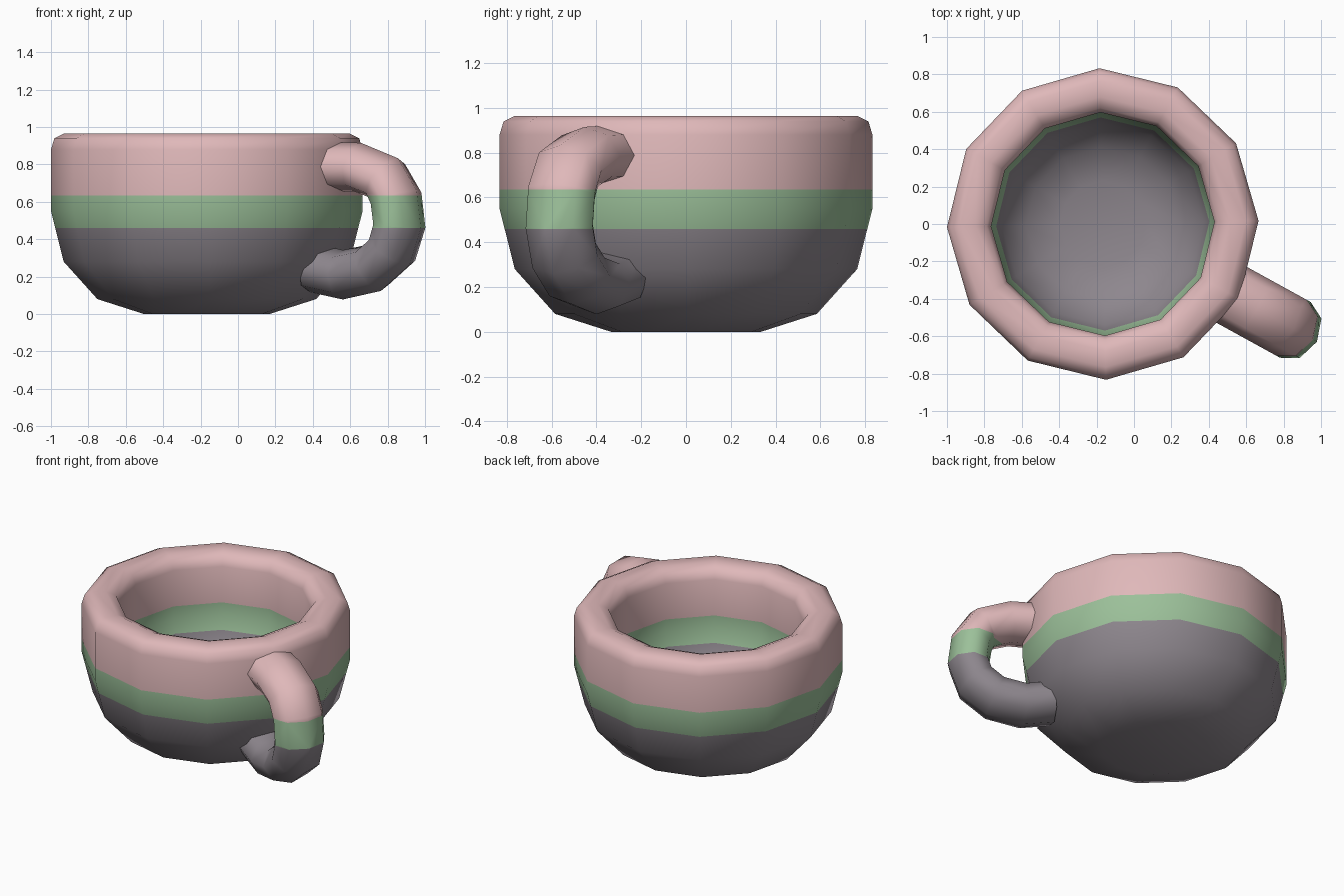
import bpy, bmesh, math
from mathutils import Vector

if "Cube" in bpy.data.objects:
    bpy.data.objects.remove(bpy.data.objects["Cube"])

CENTRE = Vector((-0.167, 0.0, 0.0))
TURN = math.radians(1.2)          # slight turn of the 12-sided bowl
HANDLE = math.radians(-28.8)      # direction of the handle
SIDES = 12
BANDS = (0.46, 0.635)             # heights where the glaze changes


def material(name, rgb):
    m = bpy.data.materials.new(name)
    m.diffuse_color = (*rgb, 1.0)
    m.use_nodes = True
    m.node_tree.nodes["Principled BSDF"].inputs["Base Color"].default_value = m.diffuse_color
    return m


MATS = [material("grey_glaze", (0.27, 0.242, 0.27)),
        material("green_glaze", (0.33, 0.527, 0.32)),
        material("pink_glaze", (0.74, 0.48, 0.488))]


def bridge(bm, a, b):
    n = len(a)
    for i in range(n):
        j = (i + 1) % n
        bm.faces.new((a[i], a[j], b[j], b[i]))


def finish(bm, name):
    # cut the colour bands, then colour faces by height
    for z in BANDS:
        bmesh.ops.bisect_plane(bm, geom=bm.verts[:] + bm.edges[:] + bm.faces[:],
                               dist=1e-5, plane_co=(0, 0, z), plane_no=(0, 0, 1))
    bmesh.ops.recalc_face_normals(bm, faces=bm.faces[:])
    for f in bm.faces:
        z = f.calc_center_median().z
        f.material_index = sum(z > b for b in BANDS)
    me = bpy.data.meshes.new(name)
    bm.to_mesh(me)
    bm.free()
    for m in MATS:
        me.materials.append(m)
    ob = bpy.data.objects.new(name, me)
    bpy.context.collection.objects.link(ob)
    bpy.ops.object.select_all(action='DESELECT')
    ob.select_set(True)
    bpy.context.view_layer.objects.active = ob
    bpy.ops.object.shade_smooth_by_angle(angle=math.radians(60))


# bowl: thick-walled lathe profile from outer base over the rim to inner floor
profile = [(0.335, 0.0), (0.585, 0.08), (0.765, 0.28), (0.833, 0.55),
           (0.833, 0.88), (0.815, 0.94), (0.765, 0.965), (0.68, 0.965),
           (0.62, 0.94), (0.597, 0.88), (0.597, 0.55), (0.54, 0.36),
           (0.41, 0.22), (0.23, 0.17)]
bm = bmesh.new()
rings = []
for r, z in profile:
    rings.append([bm.verts.new(CENTRE + Vector((
        r * math.cos(TURN + math.tau * i / SIDES),
        r * math.sin(TURN + math.tau * i / SIDES), z))) for i in range(SIDES)])
for a, b in zip(rings, rings[1:]):
    bridge(bm, a, b)
bm.faces.new(rings[0])
bm.faces.new(rings[-1])
finish(bm, "bowl")

# handle: oval eight-sided tube along a C path of (distance from axis, height)
path = [(0.66, 0.245), (0.83, 0.21), (1.01, 0.245), (1.13, 0.34),
        (1.175, 0.47), (1.155, 0.62), (1.09, 0.725), (0.92, 0.785), (0.70, 0.79)]
out = Vector((math.cos(HANDLE), math.sin(HANDLE), 0))
side = Vector((-out.y, out.x, 0))
up = Vector((0, 0, 1))
pts = [CENTRE + out * s + up * z for s, z in path]
bm = bmesh.new()
rings = []
for k, p in enumerate(pts):
    tangent = (pts[min(k + 1, len(pts) - 1)] - pts[max(k - 1, 0)]).normalized()
    normal = tangent.cross(side)
    rings.append([bm.verts.new(p + normal * 0.132 * math.cos(math.tau * i / 8)
                               + side * 0.17 * math.sin(math.tau * i / 8))
                  for i in range(8)])
for a, b in zip(rings, rings[1:]):
    bridge(bm, a, b)
bm.faces.new(rings[0])
bm.faces.new(rings[-1])
finish(bm, "handle")
